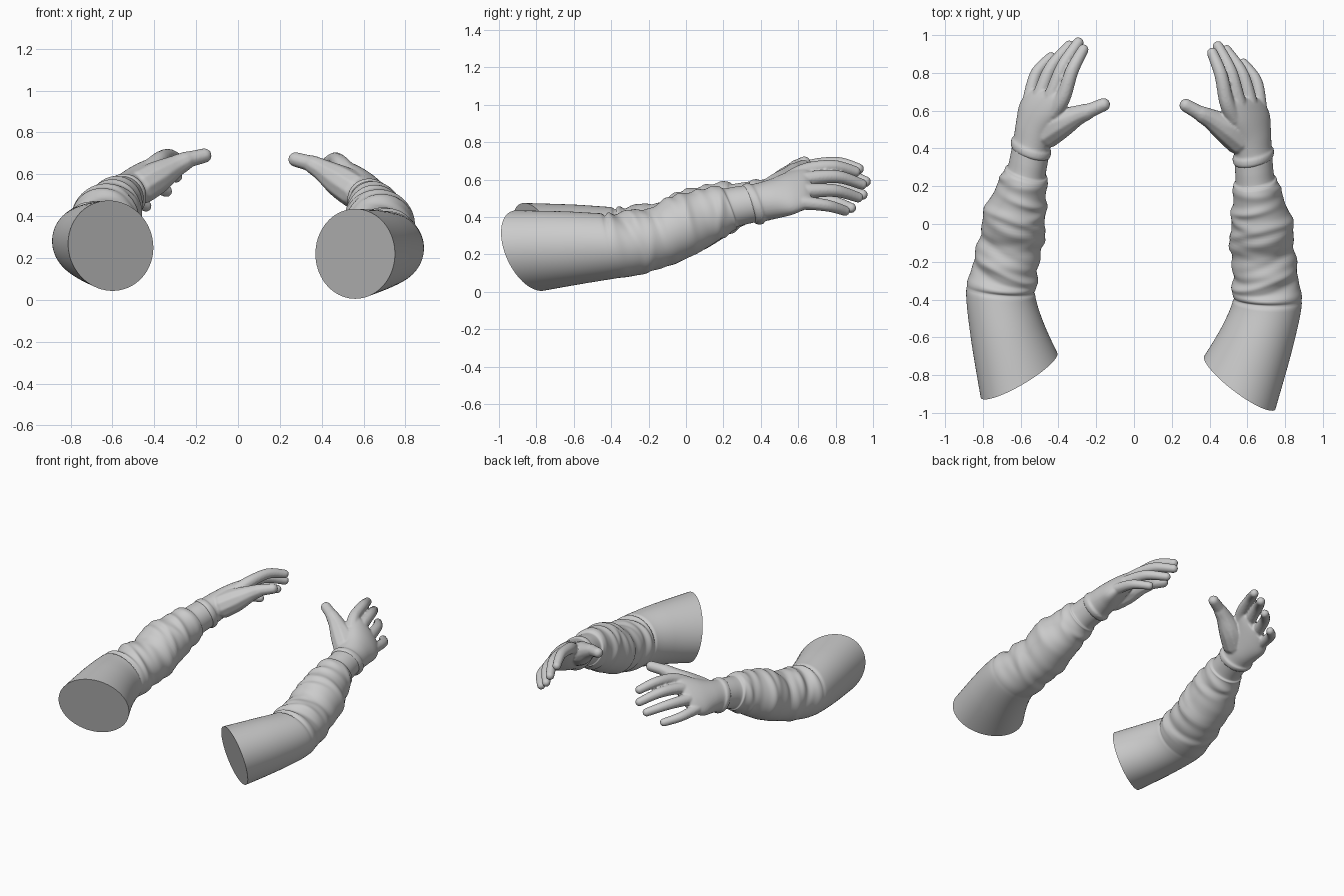
import bpy, bmesh, random
from math import sin, cos, tau, exp, radians
from mathutils import Matrix

if "Cube" in bpy.data.objects:
    bpy.data.objects.remove(bpy.data.objects["Cube"])

random.seed(11)


def spline(keys, n):
    """Catmull-Rom through tuples of any length, n steps per span."""
    out = []
    for i in range(len(keys) - 1):
        p = [keys[max(0, min(len(keys) - 1, i + k))] for k in (-1, 0, 1, 2)]
        for s in range(n):
            t = s / n
            out.append([0.5 * (2 * b + (c - a) * t + (2 * a - 5 * b + 4 * c - d) * t * t
                               + (3 * b - a - 3 * c + d) * t ** 3) for a, b, c, d in zip(*p)])
    return out + [list(keys[-1])]


def loft(bm, rows, seg, roll=0.0, bump=None, caps=(0,)):
    """Elliptical rings: x, y, z, half width, half height, lean of y over x and over z."""
    rings = []
    for x, y, z, w, h, a, b in rows:
        ring = []
        for k in range(seg):
            t = tau * k / seg
            d = bump(y, t) if bump else 0
            p, q = (w + d) * cos(t), (h + d) * sin(t)
            dx, dz = p * cos(roll) - q * sin(roll), p * sin(roll) + q * cos(roll)
            ring.append(bm.verts.new((x + dx, y + a * dx + b * dz, z + dz)))
        rings.append(ring)
    for r0, r1 in zip(rings, rings[1:]):
        for k in range(seg):
            m = (k + 1) % seg
            bm.faces.new((r0[k], r0[m], r1[m], r1[k]))
    for c in caps:
        bm.faces.new(rings[c])
    bmesh.ops.recalc_face_normals(bm, faces=bm.faces)
    for f in bm.faces:
        f.smooth = len(f.verts) == 4
    for c in caps:
        for e in bm.edges:
            if any(len(f.verts) > 4 for f in e.link_faces):
                e.smooth = False


def make(name, bm):
    me = bpy.data.meshes.new(name)
    bm.to_mesh(me)
    bm.free()
    ob = bpy.data.objects.new(name, me)
    bpy.context.collection.objects.link(ob)
    return ob


# Cloth folds: random partial ridges on the forearm, plus a few fixed bands
folds = [(random.uniform(-0.34, 0.18), random.uniform(0, tau), random.uniform(0.02, 0.035),
          random.uniform(-0.05, 0.05), random.uniform(0.006, 0.013) * random.choice((1, -0.8)))
         for _ in range(22)]
folds += [(0.19, 1.5, 0.025, 0.01, 0.009), (0.10, 2.2, 0.02, -0.02, 0.012),
          (0.02, 0.6, 0.025, 0.02, 0.012), (0.14, 5.0, 0.02, 0.02, -0.008)]


def wrinkles(y, t):
    d = 0
    for y0, t0, width, tilt, amp in folds:
        reach = exp(1.4 * (cos(t - t0) - 1))
        d += amp * reach * exp(-((y - y0 - tilt * sin(t - t0)) / width) ** 2)
    inner = exp(1.5 * (cos(t - 1.9) - 1))
    d -= 0.016 * inner * exp(-((y + 0.40) / 0.010) ** 2)      # elbow crease
    d += 0.009 * inner * exp(-((y + 0.365) / 0.02) ** 2)
    return d if y < 0.225 else d * max(0, 1 - (y - 0.225) / 0.015)


# Sleeve: plain upper arm closed at the shoulder, wrinkled forearm, narrow under-cuff
sleeve_keys = [
    (.56, -.84, .22, .19, .215, -.70, -.31),
    (.65, -.61, .235, .185, .195, -.35, -.20),
    (.705, -.42, .245, .183, .175, -.05, -.20),
    (.695, -.32, .255, .178, .168, .05, -.30),
    (.685, -.20, .28, .171, .161, .10, -.35),
    (.675, 0, .355, .158, .150, .10, -.38),
    (.66, .10, .40, .136, .137, .10, -.38),
    (.645, .20, .44, .116, .118, .12, -.38),
    (.642, .225, .445, .113, .113, .13, -.38),
    (.64, .24, .45, .102, .102, .14, -.37),
    (.635, .30, .463, .100, .099, .15, -.36),
    (.63, .37, .475, .100, .097, .15, -.35)]
bm = bmesh.new()
loft(bm, spline(sleeve_keys, 14), 72, bump=wrinkles)
sleeve = make("right_sleeve", bm)

# Glove palm with rolled cuff
palm_keys = [
    (.633, .335, .465, .103, .098, .18, -.35),
    (.632, .35, .468, .111, .106, .18, -.35),
    (.631, .375, .472, .111, .106, .18, -.35),
    (.63, .392, .477, .102, .096, .18, -.33),
    (.623, .47, .497, .114, .090, .12, -.22),
    (.608, .56, .528, .142, .074, .05, -.10),
    (.590, .63, .552, .146, .054, .0, .0),
    (.580, .665, .558, .128, .036, .0, .0)]
bm = bmesh.new()
loft(bm, spline(palm_keys, 6), 48, roll=radians(-46), caps=(0, -1))

# Fingers and thumb: tapering runs of spheres (x, y, z, radius), fused below
digits = [
    [(.53, .56, .605, .045), (.49, .65, .652, .040), (.46, .79, .670, .035), (.415, .905, .643, .029)],
    [(.58, .56, .57, .045), (.55, .66, .605, .040), (.51, .81, .615, .035), (.445, .94, .575, .029)],
    [(.62, .56, .53, .045), (.61, .66, .54, .040), (.57, .80, .54, .034), (.49, .92, .505, .028)],
    [(.66, .55, .48, .045), (.665, .64, .475, .037), (.645, .76, .46, .032), (.58, .85, .433, .027)],
    [(.56, .45, .52, .085), (.49, .505, .565, .078), (.41, .555, .617, .054), (.36, .58, .645, .044),
     (.345, .588, .652, .039), (.275, .628, .671, .035)]]
for keys in digits:
    for x, y, z, r in spline(keys, 10):
        bmesh.ops.create_icosphere(bm, subdivisions=2, radius=r + 0.001,
                                   matrix=Matrix.Translation((x, y, z)))
hand = make("right_glove", bm)
rm = hand.modifiers.new("fuse", 'REMESH')
rm.mode = 'VOXEL'
rm.voxel_size = 0.006
sm = hand.modifiers.new("soften", 'SMOOTH')
sm.factor = 0.5
sm.iterations = 6
bpy.context.view_layer.update()
fused = bpy.data.meshes.new_from_object(hand.evaluated_get(bpy.context.evaluated_depsgraph_get()))
hand.modifiers.clear()
hand.data = fused
fused.polygons.foreach_set("use_smooth", [True] * len(fused.polygons))

# Left arm: mirrored, turned a little inward and raised
to_left = (Matrix.Translation((-.89, -.35, .033)) @ Matrix.Rotation(radians(-6.4), 4, 'Z')
           @ Matrix.Rotation(radians(-0.8), 4, 'X')
           @ Matrix.Translation((.89, .42, 0)) @ Matrix.Diagonal((-1, 1, 1, 1)))
for ob in (sleeve, hand):
    left = bpy.data.objects.new(ob.name.replace("right", "left"), ob.data.copy())
    left.data.transform(to_left)
    left.data.flip_normals()
    bpy.context.collection.objects.link(left)
